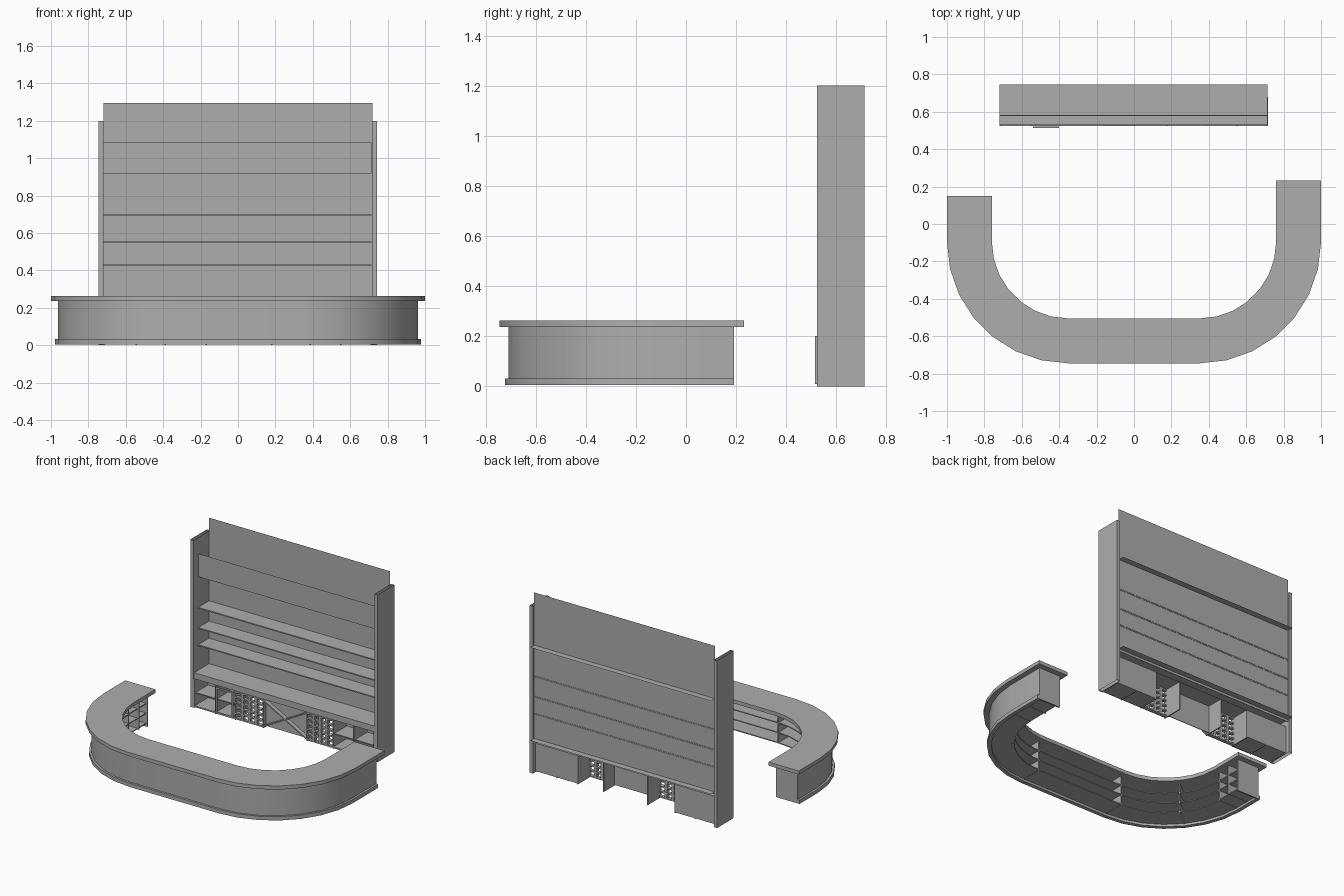
import bpy, bmesh, math
from mathutils import Matrix

if "Cube" in bpy.data.objects:
    bpy.data.objects.remove(bpy.data.objects["Cube"])

CX, CY, R = 0.35, -0.095, 0.65       # corner centre and outer radius of the U counter
SEG = 7
Y_LEFT, Y_RIGHT = 0.15, 0.232

# Mid grey finish shared by every part
GREY = bpy.data.materials.new("mid_grey")
GREY.diffuse_color = (0.42, 0.42, 0.42, 1)
GREY.use_nodes = True
GREY.node_tree.nodes["Principled BSDF"].inputs["Base Color"].default_value = GREY.diffuse_color


def finish(name, bm, recalc=True):
    if recalc:
        bmesh.ops.recalc_face_normals(bm, faces=bm.faces[:])
    me = bpy.data.meshes.new(name)
    bm.to_mesh(me)
    bm.free()
    me.materials.append(GREY)
    ob = bpy.data.objects.new(name, me)
    bpy.context.collection.objects.link(ob)
    return ob


def add_box(bm, x0, x1, y0, y1, z0, z1):
    m = Matrix.Translation(((x0 + x1) / 2, (y0 + y1) / 2, (z0 + z1) / 2)) @ \
        Matrix.Diagonal((x1 - x0, y1 - y0, z1 - z0, 1))
    return bmesh.ops.create_cube(bm, size=1, matrix=m)["verts"]


def boxes(name, dims):
    bm = bmesh.new()
    for d in dims:
        add_box(bm, *d)
    return finish(name, bm)


def strip(name, profile, x0, x1):
    """Open sheet: (y, z) profile stretched along x."""
    bm = bmesh.new()
    a = [bm.verts.new((x0, y, z)) for y, z in profile]
    b = [bm.verts.new((x1, y, z)) for y, z in profile]
    for i in range(len(profile) - 1):
        bm.faces.new((a[i], b[i], b[i + 1], a[i + 1]))
    return finish(name, bm, False)


def u_path(off, yl, yr):
    r = R - off
    left = [(-CX - r * math.cos(t), CY - r * math.sin(t))
            for t in (math.pi / 2 * i / SEG for i in range(SEG + 1))]
    right = [(-x, y) for x, y in reversed(left)]
    return [(-CX - r, yl)] + left + right + [(CX + r, yr)]


def u_sweep(name, o0, o1, z0, z1, inset=0.0):
    """Rectangular section swept along the U, between two inward offsets."""
    yl, yr = Y_LEFT - inset, Y_RIGHT - inset
    bm = bmesh.new()
    rings = []
    for (xa, ya), (xb, yb) in zip(u_path(o0, yl, yr), u_path(o1, yl, yr)):
        rings.append([bm.verts.new(c) for c in
                      ((xa, ya, z0), (xb, yb, z0), (xb, yb, z1), (xa, ya, z1))])
    for p, q in zip(rings, rings[1:]):
        for i in range(4):
            j = (i + 1) % 4
            bm.faces.new((p[i], p[j], q[j], q[i]))
    bm.faces.new(rings[0])
    bm.faces.new(rings[-1])
    ob = finish(name, bm)
    bpy.context.view_layer.objects.active = ob
    ob.select_set(True)
    bpy.ops.object.shade_smooth_by_angle(angle=math.radians(25))
    ob.select_set(False)
    return ob


# --- U-shaped counter: top, outer wall, plinth and inner shelves
u_sweep("counter_top", 0.0, 0.24, 0.237, 0.263)
u_sweep("counter_wall", 0.037, 0.05, 0.02, 0.237, 0.04)
u_sweep("counter_plinth", 0.022, 0.05, 0.005, 0.032, 0.04)
for k, z in enumerate((0.022, 0.095, 0.165)):
    u_sweep(f"counter_shelf_{k}", 0.05, 0.2, z, z + 0.007, 0.045)

# Upright dividers around the U
bm = bmesh.new()
for side in (-1, 1):
    for deg in (0, 38.6, 90):
        t = math.radians(deg)
        vs = add_box(bm, 0.45, 0.60, -0.004, 0.004, 0.02, 0.237)
        ang = -t if side > 0 else math.pi + t
        bmesh.ops.transform(bm, verts=vs, matrix=Matrix.Translation((side * CX, CY, 0))
                            @ Matrix.Rotation(ang, 4, 'Z'))
finish("counter_dividers", bm)

# End panels and a mid divider in each arm
arms = []
for s, yend in ((-1, Y_LEFT - 0.04), (1, Y_RIGHT - 0.04)):
    xs = sorted((s * 0.79, s * 0.963))
    arms.append((*xs, yend - 0.01, yend, 0.005, 0.237))
    ym = (yend + CY) / 2
    arms.append((*xs, ym - 0.004, ym + 0.004, 0.02, 0.237))
boxes("counter_end_panels", arms)

# --- Back bar: rear sheet, worktop, fascia with soffit
strip("rear_panel", [(0.7, 0.23), (0.7, 1.295)], -0.72, 0.718)
strip("worktop", [(0.53, 0.205), (0.53, 0.248), (0.745, 0.248)], -0.72, 0.715)
strip("worktop_underside", [(0.53, 0.205), (0.68, 0.205)], -0.72, 0.715)
strip("fascia", [(0.58, 1.083), (0.58, 0.917), (0.745, 0.917)], -0.72, 0.715)

# Bottle shelves
for k, z in enumerate((0.427, 0.55, 0.695)):
    strip(f"bottle_shelf_{k}", [(0.702, z + 0.004), (0.577, z + 0.004),
                                (0.577, z - 0.004), (0.702, z - 0.004)], -0.72, 0.715)

# Hollow side posts, open at the top
for name, x0, x1 in (("left_post", -0.745, -0.72), ("right_post", 0.717, 0.742)):
    bm = bmesh.new()
    add_box(bm, x0, x1, 0.523, 0.712, 0, 1.2)
    bmesh.ops.delete(bm, geom=[f for f in bm.faces if abs(f.normal.z) > 0.5], context='FACES_ONLY')
    finish(name, bm)

# --- Base cabinets: dividers, floors, backs, mid shelves
XS = (-0.715, -0.545, -0.39, -0.17, 0.18, 0.385, 0.55, 0.713)
F, B, H, T = 0.525, 0.68, 0.205, 0.004
boxes("cabinet_dividers", [(x - T, x + T, F, B, 0, H) for x in XS])
cells = [(XS[i], XS[i + 1]) for i in (0, 1, 5, 6)]
boxes("cabinet_floors", [(a, b, F, B, 0.005, 0.015) for a, b in cells])
boxes("cabinet_shelves", [(a, b, F + 0.01, B, 0.1, 0.107) for a, b in cells])
boxes("cabinet_backs", [(a, b, B - 0.004, B, 0.005, H) for a, b in cells])

# Thin door frame standing proud of one cabinet
a, b, y0, y1 = -0.54, -0.4, 0.514, 0.522
boxes("door_frame", [(a, a + 0.012, y0, y1, 0.01, 0.2), (b - 0.012, b, y0, y1, 0.01, 0.2),
                     (a, b, y0, y1, 0.01, 0.022), (a, b, y0, y1, 0.188, 0.2)])

# Shallow bottle racks made of crossing slats
for name, i in (("left_rack", 2), ("right_rack", 4)):
    a, b = XS[i], XS[i + 1]
    slats = [(a + (b - a) * k / 4 - 0.01, a + (b - a) * k / 4 + 0.01, F, 0.55, 0.005, H)
             for k in range(1, 4)]
    slats += [(a, b, F, 0.55, 0.005 + 0.038 * k, 0.015 + 0.038 * k) for k in range(6)]
    boxes(name, slats)

# Crossed boards in the centre bay with a panel behind them
a, b = XS[3], XS[4]
bm = bmesh.new()
ang = math.atan2(0.19, b - a)
for s in (-1, 1):
    vs = add_box(bm, -0.195, 0.195, F, 0.56, -0.004, 0.004)
    bmesh.ops.transform(bm, verts=vs, matrix=Matrix.Translation(((a + b) / 2, 0, 0.105))
                        @ Matrix.Rotation(s * ang, 4, 'Y'))
add_box(bm, a, b, 0.555, 0.56, 0.005, H)
finish("centre_cross_rack", bm)
